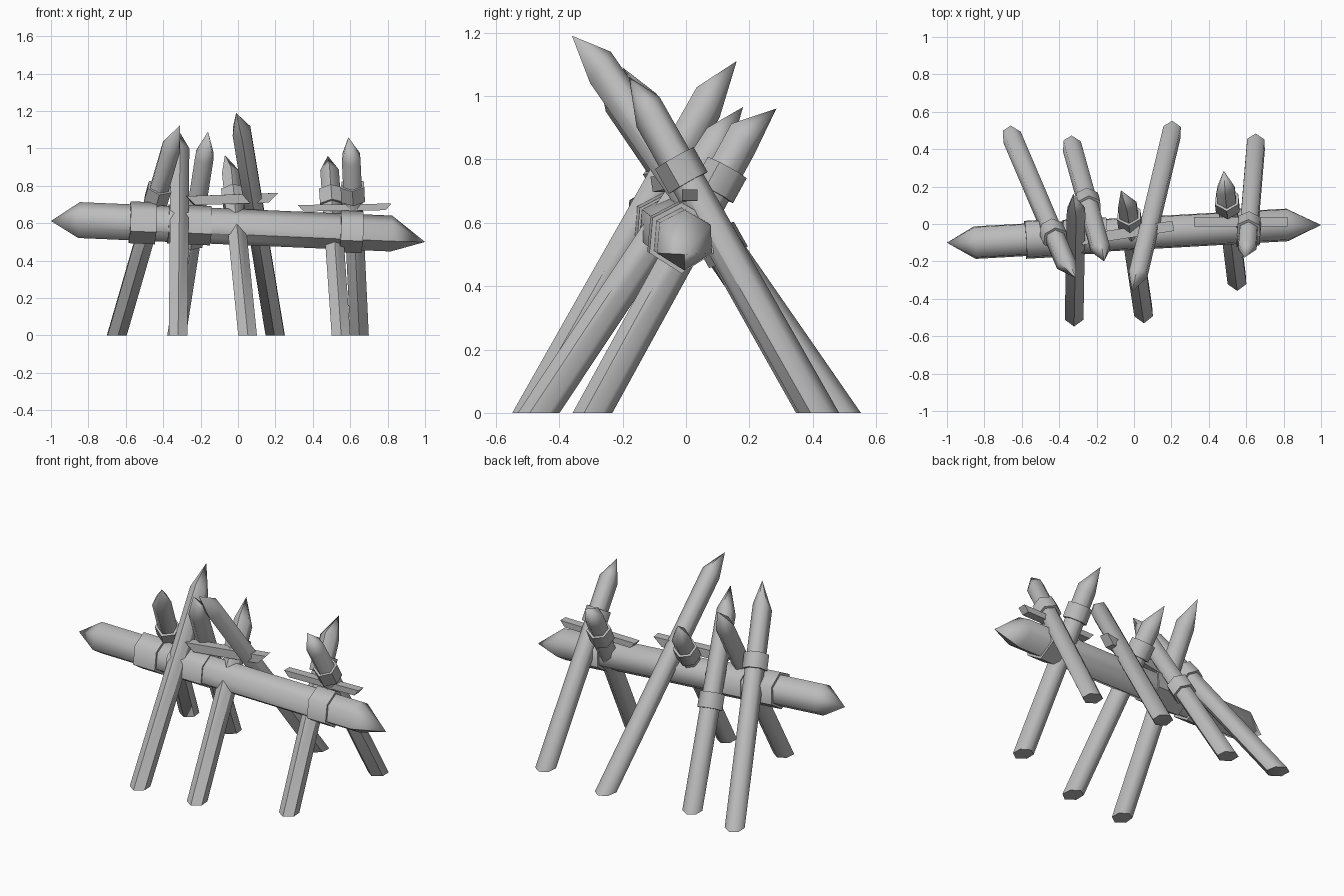
import bpy, bmesh, math
from mathutils import Vector

cube = bpy.data.objects.get("Cube")
if cube:
    bpy.data.objects.remove(cube, do_unlink=True)

wood = bpy.data.materials.new("grey_wood")
wood.use_nodes = True
wood.diffuse_color = (0.5, 0.5, 0.5, 1)
wood.node_tree.nodes["Principled BSDF"].inputs["Base Color"].default_value = (0.5, 0.5, 0.5, 1)

# Uneven six-sided section, so that some edges stay sharp
SECTION = [math.radians(a) for a in (30, 90, 145, 205, 270, 335)]


def finish(name, bm, smooth=True):
    bmesh.ops.recalc_face_normals(bm, faces=bm.faces)
    mesh = bpy.data.meshes.new(name)
    bm.to_mesh(mesh)
    bm.free()
    mesh.materials.append(wood)
    obj = bpy.data.objects.new(name, mesh)
    bpy.context.collection.objects.link(obj)
    if smooth:
        bpy.ops.object.select_all(action="DESELECT")
        obj.select_set(True)
        bpy.context.view_layer.objects.active = obj
        bpy.ops.object.shade_smooth_by_angle(angle=math.radians(58))
    return obj


def offsets(axis, radius):
    """Section offsets square to the axis."""
    ref = Vector((1, 0, 0)) if abs(axis.z) > 0.5 else Vector((0, 1, 0))
    u = (ref - axis * ref.dot(axis)).normalized()
    v = axis.cross(u)
    if v.z < 0 and abs(axis.z) < 0.5:
        v = -v
    return [(u * math.cos(a) + v * math.sin(a)) * radius for a in SECTION]


def bridge(bm, low, high):
    for i in range(len(low)):
        j = (i + 1) % len(low)
        bm.faces.new((low[i], low[j], high[j], high[i]))


def point(bm, ring, tip):
    apex = bm.verts.new(tip)
    for i in range(len(ring)):
        bm.faces.new((ring[i], ring[(i + 1) % len(ring)], apex))


def stake(name, foot, shoulder, tip, radius=0.055):
    """Leaning stake cut level at the ground, with a chiselled point."""
    foot, shoulder, tip = Vector(foot), Vector(shoulder), Vector(tip)
    axis = (shoulder - foot).normalized()
    lean = Vector((0, axis.y, 0)).normalized()
    bm = bmesh.new()
    low, high = [], []
    for off in offsets(axis, radius):
        low.append(bm.verts.new(foot + off - axis * (off.z / axis.z)))
        high.append(bm.verts.new(shoulder + off - axis * off.dot(lean) * 0.5))
    bridge(bm, low, high)
    bm.faces.new(low)
    point(bm, high, tip)
    finish(name, bm)


def collar(name, centre, axis, length, radius):
    """Solid faceted binding around a timber."""
    bm = bmesh.new()
    rings = [[bm.verts.new(centre + axis * s * length / 2 + off) for off in offsets(axis, radius)]
             for s in (-1, 1)]
    bridge(bm, *rings)
    for ring in rings:
        bm.faces.new(ring)
    finish(name, bm)


def slat(name, start, end, width, height, cut):
    """Thin splinter board whose slanted ends are longest at the top."""
    start, end = Vector(start), Vector(end)
    axis = (end - start).normalized()
    side = Vector((0, 0, 1)).cross(axis).normalized() * width / 2
    up = Vector((0, 0, height / 2))
    bm = bmesh.new()
    rings = []
    for p, s in ((start, 1), (end, -1)):
        inset = axis * cut * s
        rings.append([bm.verts.new(q) for q in
                      (p + up - side, p + up + side, p - up + side + inset, p - up - side + inset)])
    bridge(bm, *rings)
    for ring in rings:
        bm.faces.new(ring)
    finish(name, bm, False)


# Main log, pointed at both ends
left_end, right_end = Vector((-0.85, -0.1, 0.617)), Vector((0.82, -0.005, 0.545))
log_axis = (right_end - left_end).normalized()
bm = bmesh.new()
ends = [[bm.verts.new(p + off) for off in offsets(log_axis, 0.096)] for p in (left_end, right_end)]
bridge(bm, *ends)
point(bm, ends[0], (-1, -0.1, 0.612))
point(bm, ends[1], (1, -0.005, 0.5))
finish("main_log", bm)

# Bindings around the log: middle x, length, radius
for i, (x, length, radius) in enumerate([(-0.51, 0.14, 0.112), (-0.26, 0.23, 0.105), (0.605, 0.12, 0.112)]):
    t = (x - left_end.x) / (right_end.x - left_end.x)
    collar(f"log_binding_{i + 1}", left_end.lerp(right_end, t), log_axis, length, radius)

# Stakes: foot, shoulder, tip, and height of the binding if there is one
STAKES = {
    "front_stake_right": ((-0.32, -0.485, 0), (-0.31, 0.07, 0.98), (-0.325, 0.16, 1.11), None),
    "front_stake_middle": ((0.05, -0.465, 0), (-0.035, 0.1, 0.85), (-0.07, 0.18, 0.965), 0.735),
    "front_stake_left": ((0.55, -0.295, 0), (0.49, 0.18, 0.865), (0.48, 0.285, 0.96), 0.735),
    "back_stake_far_right": ((-0.65, 0.46, 0), (-0.36, -0.22, 1.0), (-0.31, -0.29, 1.125), 0.755),
    "back_stake_right": ((-0.33, 0.41, 0), (-0.18, -0.13, 0.96), (-0.16, -0.2, 1.09), 0.53),
    "back_stake_middle": ((0.2, 0.485, 0), (0.02, -0.27, 1.09), (-0.01, -0.36, 1.19), None),
    "back_stake_left": ((0.65, 0.42, 0), (0.605, -0.12, 0.95), (0.59, -0.18, 1.06), 0.765),
}
for name, (foot, shoulder, tip, tie) in STAKES.items():
    stake(name, foot, shoulder, tip)
    if tie:
        a, b = Vector(foot), Vector(shoulder)
        collar(name + "_binding", a.lerp(b, tie / b.z), (b - a).normalized(), 0.09, 0.07)

# Splinter boards lying along the top of the log
slat("right_splinter", (-0.28, -0.085, 0.72), (0.21, -0.01, 0.737), 0.055, 0.05, 0.05)
slat("left_splinter", (0.32, 0.012, 0.68), (0.82, 0.012, 0.688), 0.05, 0.035, 0.03)
